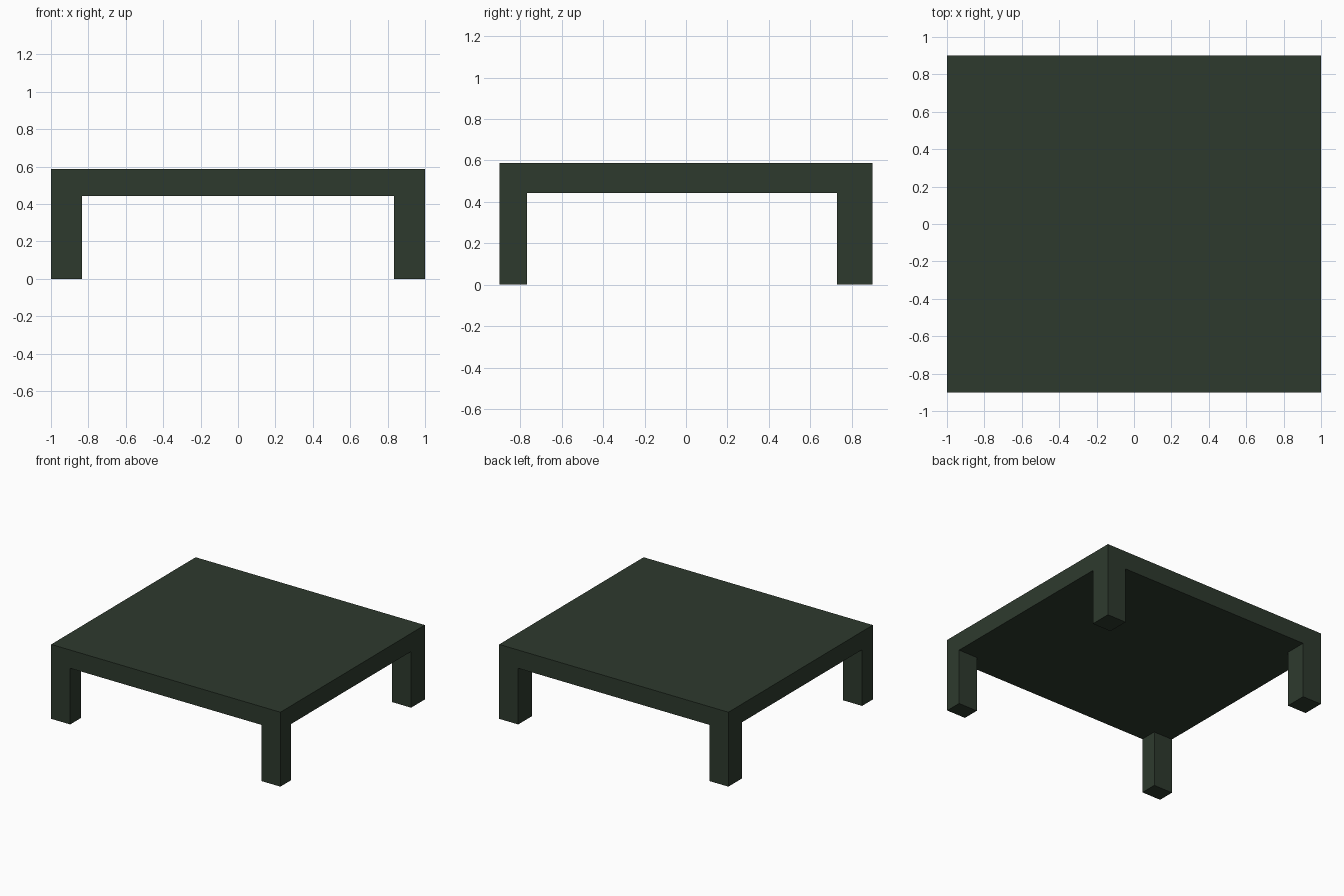
import bpy

if "Cube" in bpy.data.objects:
    bpy.data.objects.remove(bpy.data.objects["Cube"])

WIDTH, DEPTH = 2.0, 1.8
HEIGHT, UNDERSIDE = 0.587, 0.443
LEG_X = 0.166                    # leg width, all legs
LEG_Y_FRONT, LEG_Y_BACK = 0.133, 0.17

green = bpy.data.materials.new("dark_green")
green.diffuse_color = (0.027, 0.042, 0.027, 1.0)
green.use_nodes = True
green.node_tree.nodes["Principled BSDF"].inputs["Base Color"].default_value = green.diffuse_color


def box(name, low, high):
    """Flat-faced box between two opposite corners."""
    (x0, y0, z0), (x1, y1, z1) = low, high
    verts = [(x, y, z) for z in (z0, z1)
             for x, y in ((x0, y0), (x1, y0), (x1, y1), (x0, y1))]
    faces = [(3, 2, 1, 0), (4, 5, 6, 7)]
    faces += [(i, (i + 1) % 4, (i + 1) % 4 + 4, i + 4) for i in range(4)]
    mesh = bpy.data.meshes.new(name)
    mesh.from_pydata(verts, [], faces)
    mesh.materials.append(green)
    obj = bpy.data.objects.new(name, mesh)
    bpy.context.collection.objects.link(obj)
    return obj


# Table top: solid slab
box("table_top", (-WIDTH / 2, -DEPTH / 2, UNDERSIDE), (WIDTH / 2, DEPTH / 2, HEIGHT))

# Corner legs, flush with the slab edges; the back pair is deeper
for end, y0, y1 in (("front", -DEPTH / 2, -DEPTH / 2 + LEG_Y_FRONT),
                    ("back", DEPTH / 2 - LEG_Y_BACK, DEPTH / 2)):
    for side, x0 in (("left", -WIDTH / 2), ("right", WIDTH / 2 - LEG_X)):
        box(f"{end}_{side}_leg", (x0, y0, 0), (x0 + LEG_X, y1, UNDERSIDE))
